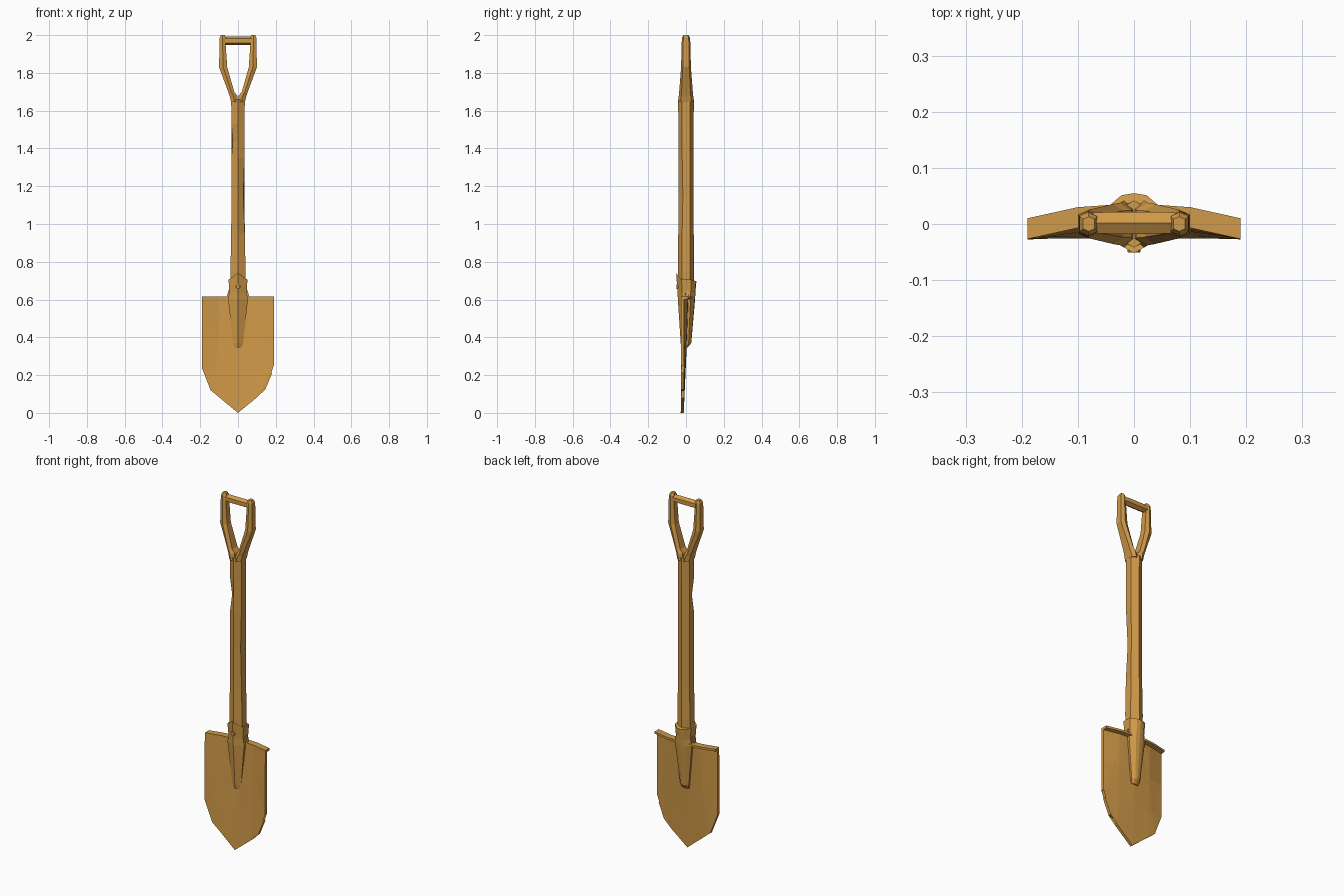
import bpy, bmesh
from mathutils import Vector

cube = bpy.data.objects.get("Cube")
if cube:
    bpy.data.objects.remove(cube)

ochre = bpy.data.materials.new("ochre")
ochre.use_nodes = True
COLOUR = (0.63, 0.32, 0.065, 1)
ochre.diffuse_color = COLOUR
ochre.node_tree.nodes["Principled BSDF"].inputs["Base Color"].default_value = COLOUR


def finish(bm, name):
    bmesh.ops.recalc_face_normals(bm, faces=bm.faces[:])
    mesh = bpy.data.meshes.new(name)
    bm.to_mesh(mesh)
    bm.free()
    mesh.materials.append(ochre)
    obj = bpy.data.objects.new(name, mesh)
    bpy.context.collection.objects.link(obj)
    return obj


def loft(name, rings):
    """Skin a list of equal-length point rings and cap both ends."""
    bm = bmesh.new()
    rows = [[bm.verts.new(p) for p in ring] for ring in rings]
    n = len(rows[0])
    for a, b in zip(rows, rows[1:]):
        for i in range(n):
            j = (i + 1) % n
            bm.faces.new((a[i], a[j], b[j], b[i]))
    bm.faces.new(rows[0])
    bm.faces.new(rows[-1])
    return finish(bm, name)


def hexagon(z, cx, w, d, shoulder=0.5):
    """Six-sided section with ridges at front and back."""
    s = d * shoulder
    return [Vector(p) for p in ((cx, -d, z), (cx + w, -s, z), (cx + w, s, z),
                                (cx, d, z), (cx - w, s, z), (cx - w, -s, z))]


# Shaft, with chipped corners
stations = ((0.6, 0.036, 0.04), (0.75, 0.04, 0.042), (0.95, 0.036, 0.041),
            (1.15, 0.035, 0.041), (1.35, 0.035, 0.04), (1.44, 0.035, 0.04),
            (1.53, 0.035, 0.04), (1.66, 0.036, 0.042))
shaft = [hexagon(z, 0, w, d) for z, w, d in stations]
shaft[5][5] += Vector((0.008, 0.006, 0))
shaft[3][1] += Vector((-0.007, 0.004, 0))
loft("shaft", shaft)

# Forked handle arms: height, inner x, outer x, half depth
arm = ((1.645, 0, 0.036, 0.042), (1.68, 0.004, 0.045, 0.038),
       (1.70, 0.02, 0.052, 0.036), (1.83, 0.057, 0.1, 0.026),
       (1.96, 0.066, 0.098, 0.023), (1.987, 0.066, 0.097, 0.021),
       (2.0, 0.07, 0.091, 0.013))
for side, label in ((1, "left"), (-1, "right")):
    loft(label + "_handle_arm",
         [hexagon(z, side * (a + b) / 2, (b - a) / 2, d, 0.65) for z, a, b, d in arm])

# Grip across the top
grip = []
for x, r in ((-0.075, 0.021), (-0.045, 0.023), (0.045, 0.023), (0.075, 0.021)):
    grip.append([(x, p.x, 1.97 + p.y) for p in hexagon(0, 0.002, r * 0.85, r)])
loft("grip", grip)


# Blade: dished across its width and swept forward towards the tip
def dish(x):
    x = abs(x)
    return -0.07 * x if x < 0.1 else -0.007 - 0.22 * (x - 0.1)


def blade_y(x, z):
    t = min(max((0.61 - z) / 0.6, 0), 1)
    return dish(x) * (1 - t) - 0.028 * t


outline = ((-0.19, 0.612), (-0.19, 0.235), (-0.145, 0.12), (0, 0), (0.098, 0.08),
           (0.094, 0.115), (0.145, 0.125), (0.18, 0.21), (0.108, 0.287),
           (0.19, 0.252), (0.19, 0.612), (0.06, 0.612), (0.05, 0.65),
           (-0.05, 0.65), (-0.06, 0.612))
bm = bmesh.new()
bm.faces.new([bm.verts.new((x, 0, z)) for x, z in outline])
bmesh.ops.triangulate(bm, faces=bm.faces[:])
cuts = [((x, 0, 0), (1, 0, 0)) for x in (-0.1, 0, 0.1)]
cuts += [((0, 0, z), (0, 0, 1)) for z in (0.235, 0.42)]
for co, no in cuts:
    bmesh.ops.bisect_plane(bm, geom=bm.verts[:] + bm.edges[:] + bm.faces[:],
                           plane_co=co, plane_no=no)
for v in bm.verts:
    v.co.y = blade_y(v.co.x, v.co.z)
back = bmesh.ops.extrude_face_region(bm, geom=bm.faces[:], use_keep_orig=True)["geom"]
for v in back:
    if isinstance(v, bmesh.types.BMVert):
        v.co.y += 0.016
finish(bm, "blade")

# Foot treads folded back along the top of the blade
for side, label in ((1, "left"), (-1, "right")):
    rings = []
    for x in (0.035, 0.1, 0.19):
        y = dish(x)
        rings.append([(side * x, y, 0.597), (side * x, y, 0.615),
                      (side * x, y + 0.037, 0.615), (side * x, y + 0.037, 0.603)])
    loft(label + "_foot_tread", rings)


# Socket: ridged front, flat-backed strap, collar that rises to a point in front
def socket_ring(z, w, front, back, rise=0):
    return [(0, front, z + rise), (w, front * 0.45, z), (w, back * 0.5, z),
            (w * 0.45, back * 0.93, z - rise * 0.2), (0, back, z - rise * 0.25),
            (-w * 0.45, back * 0.93, z - rise * 0.2), (-w, back * 0.5, z),
            (-w, front * 0.45, z)]


loft("socket", [socket_ring(0.345, 0.022, -0.025, 0.008),
                socket_ring(0.37, 0.027, -0.028, 0.028),
                socket_ring(0.6, 0.052, -0.043, 0.048),
                socket_ring(0.64, 0.046, -0.045, 0.05),
                socket_ring(0.705, 0.05, -0.052, 0.055, 0.035)])

# Rivet on the socket
bm = bmesh.new()
bmesh.ops.create_cone(bm, cap_ends=True, segments=8, radius1=0.013, radius2=0.011, depth=0.014)
for v in bm.verts:
    v.co = Vector((v.co.x, -0.044 - v.co.z, 0.668 + v.co.y))
finish(bm, "rivet")
